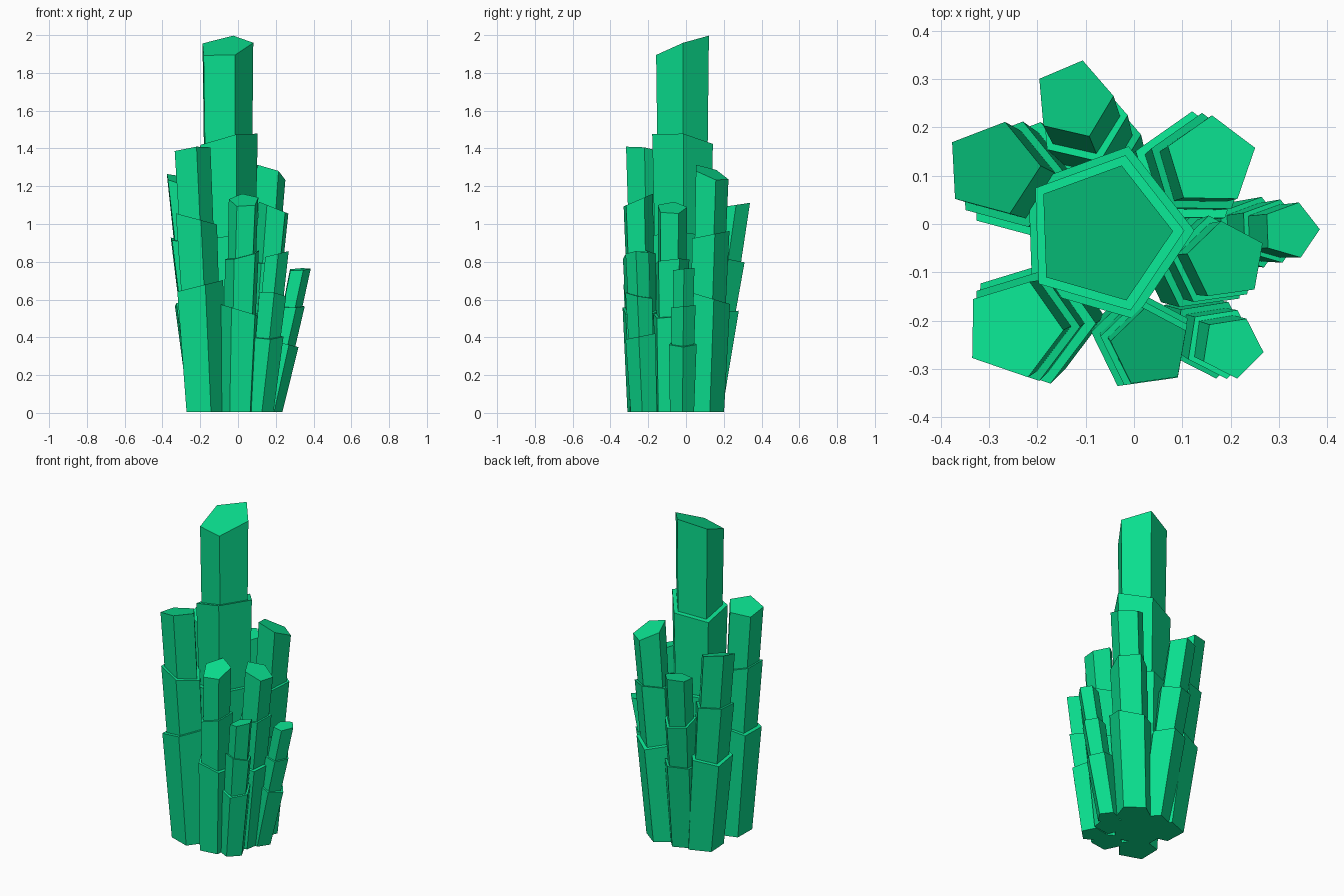
import bpy
import bmesh
from math import cos, sin, radians
from mathutils import Vector

cube = bpy.data.objects.get("Cube")
if cube:
    bpy.data.objects.remove(cube)

SIDES = 5

green = bpy.data.materials.new("crystal green")
green.use_nodes = True
color = (0.003, 0.73, 0.27, 1)
green.diffuse_color = color
green.node_tree.nodes["Principled BSDF"].inputs["Base Color"].default_value = color


def ring(bm, center, radius, phase, slope=(0, 0)):
    """Five-sided outline whose height follows a tilted cutting plane."""
    verts = []
    for side in range(SIDES):
        angle = radians(phase + side * 360 / SIDES)
        dx, dy = radius * cos(angle), radius * sin(angle)
        offset = Vector((dx, dy, slope[0] * dx + slope[1] * dy))
        verts.append(bm.verts.new(center + offset))
    return verts


def segment(bm, lower, upper):
    """Closed prism between two outlines."""
    bm.faces.new(lower[::-1])
    bm.faces.new(upper)
    for i in range(SIDES):
        j = (i + 1) % SIDES
        bm.faces.new((lower[i], lower[j], upper[j], upper[i]))


def crystal(name, foot, tip, radius, phase, slopes):
    """Leaning crystal of three stacked segments, each narrower than the last."""
    foot = Vector((foot[0], foot[1], 0.005))
    tip = Vector(tip)
    bm = bmesh.new()
    # share of height at start and end, start and end width of each segment
    stages = ((0, 0.48, 1.12, 1.28), (0.44, 0.74, 1.05, 1.15), (0.70, 1, 0.95, 1))
    for (start, end, start_width, end_width), slope in zip(stages, slopes):
        lower = ring(bm, foot.lerp(tip, start), radius * start_width, phase)
        upper = ring(bm, foot.lerp(tip, end), radius * end_width, phase, slope)
        segment(bm, lower, upper)
    mesh = bpy.data.meshes.new(name)
    bm.to_mesh(mesh)
    bm.free()
    mesh.materials.append(green)
    obj = bpy.data.objects.new(name, mesh)
    bpy.context.collection.objects.link(obj)


# Tall middle crystal
crystal("central_crystal", (-0.06, -0.02), (-0.066, -0.02, 1.94), 0.147, 2,
        ((0.1, 0), (0.25, -0.15), (0.12, 0.37)))

# Crystals on the front side
crystal("front_right_tall_crystal", (-0.177, -0.19), (-0.25, -0.218, 1.39), 0.104, -1,
        ((0.25, 0), (-0.27, 0), (0.15, -0.15)))
crystal("front_crystal", (0, -0.228), (0.033, -0.257, 1.125), 0.083, 26,
        ((-0.3, 0), (0.25, 0.1), (0, 0.43)))
crystal("front_left_small_crystal", (0.115, -0.22), (0.203, -0.255, 0.84), 0.066, -9,
        ((0, 0.2), (-0.1, -0.2), (0.25, 0)))

# Crystals on the left side
crystal("left_crystal", (0.1, -0.08), (0.192, -0.076, 1.085), 0.083, 26,
        ((-0.2, 0.1), (0.1, 0.1), (-0.4, 0)))
crystal("left_small_crystal", (0.168, -0.022), (0.325, -0.013, 0.76), 0.06, 2,
        ((-0.25, 0), (0, 0.1), (0.05, 0.1)))

# Crystals on the back side
crystal("back_left_crystal", (0.08, 0.095), (0.16, 0.13, 1.27), 0.095, 17,
        ((0, -0.3), (0, 0.2), (-0.3, -0.35)))
crystal("back_crystal", (-0.06, 0.1), (-0.125, 0.258, 1.1), 0.083, 5,
        ((0, 0.1), (0, -0.2), (0, 0.15)))
crystal("back_right_crystal", (-0.165, 0.062), (-0.293, 0.115, 1.23), 0.1, 3,
        ((0.2, -0.1), (-0.1, 0.1), (-0.25, 0.25)))
